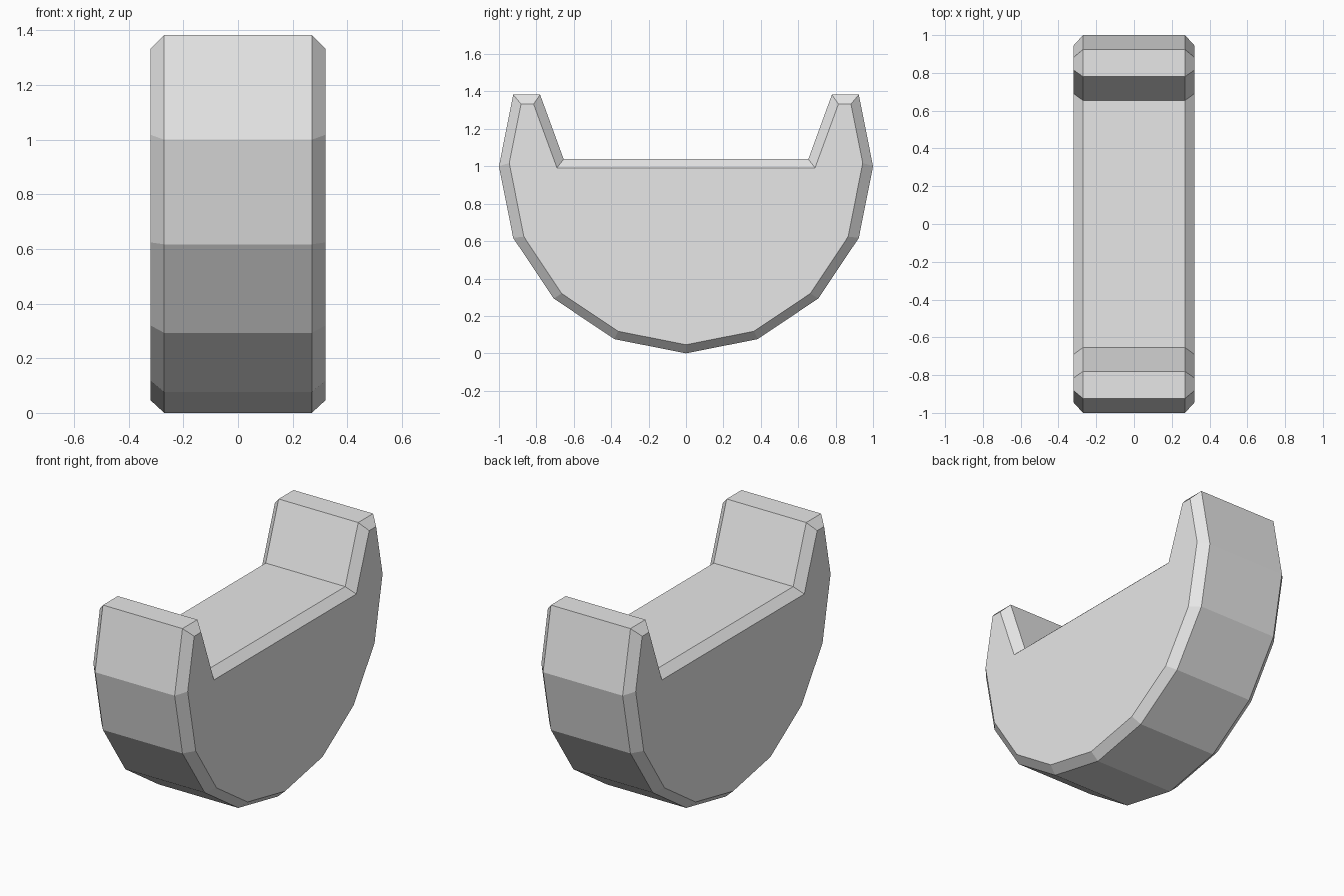
import bpy
import bmesh

cube = bpy.data.objects.get("Cube")
if cube:
    bpy.data.objects.remove(cube, do_unlink=True)

# Material
grey = bpy.data.materials.new("light_grey")
grey.use_nodes = True
colour = (0.8, 0.8, 0.8, 1)
grey.diffuse_color = colour
grey.node_tree.nodes["Principled BSDF"].inputs["Base Color"].default_value = colour

# Half profiles (y, z) from the keel up: full outline and chamfered cap outline
OUTER = [(0, 0), (0.383, 0.076), (0.707, 0.293), (0.924, 0.617),
         (1, 1), (0.924, 1.383), (0.78, 1.383), (0.654, 1.038)]
CAP = [(0, 0.046), (0.363, 0.118), (0.665, 0.32), (0.867, 0.624),
       (0.945, 1.018), (0.882, 1.333), (0.815, 1.333), (0.69, 0.992)]


def ring(bm, half, x):
    """Mirror a half profile into a closed loop of vertices at x."""
    loop = half + [(-y, z) for y, z in reversed(half[1:])]
    return [bm.verts.new((x, y, z)) for y, z in loop]


# Cradle body: loft cap, outline, outline, cap
bm = bmesh.new()
rings = [ring(bm, CAP, -0.32), ring(bm, OUTER, -0.27),
         ring(bm, OUTER, 0.27), ring(bm, CAP, 0.32)]
for a, b in zip(rings, rings[1:]):
    for i in range(len(a)):
        j = (i + 1) % len(a)
        bm.faces.new((a[i], a[j], b[j], b[i]))
bm.faces.new(rings[0])
bm.faces.new(rings[-1])
bmesh.ops.recalc_face_normals(bm, faces=bm.faces)

mesh = bpy.data.meshes.new("cradle_body")
bm.to_mesh(mesh)
bm.free()
mesh.materials.append(grey)
body = bpy.data.objects.new("cradle_body", mesh)
bpy.context.collection.objects.link(body)
